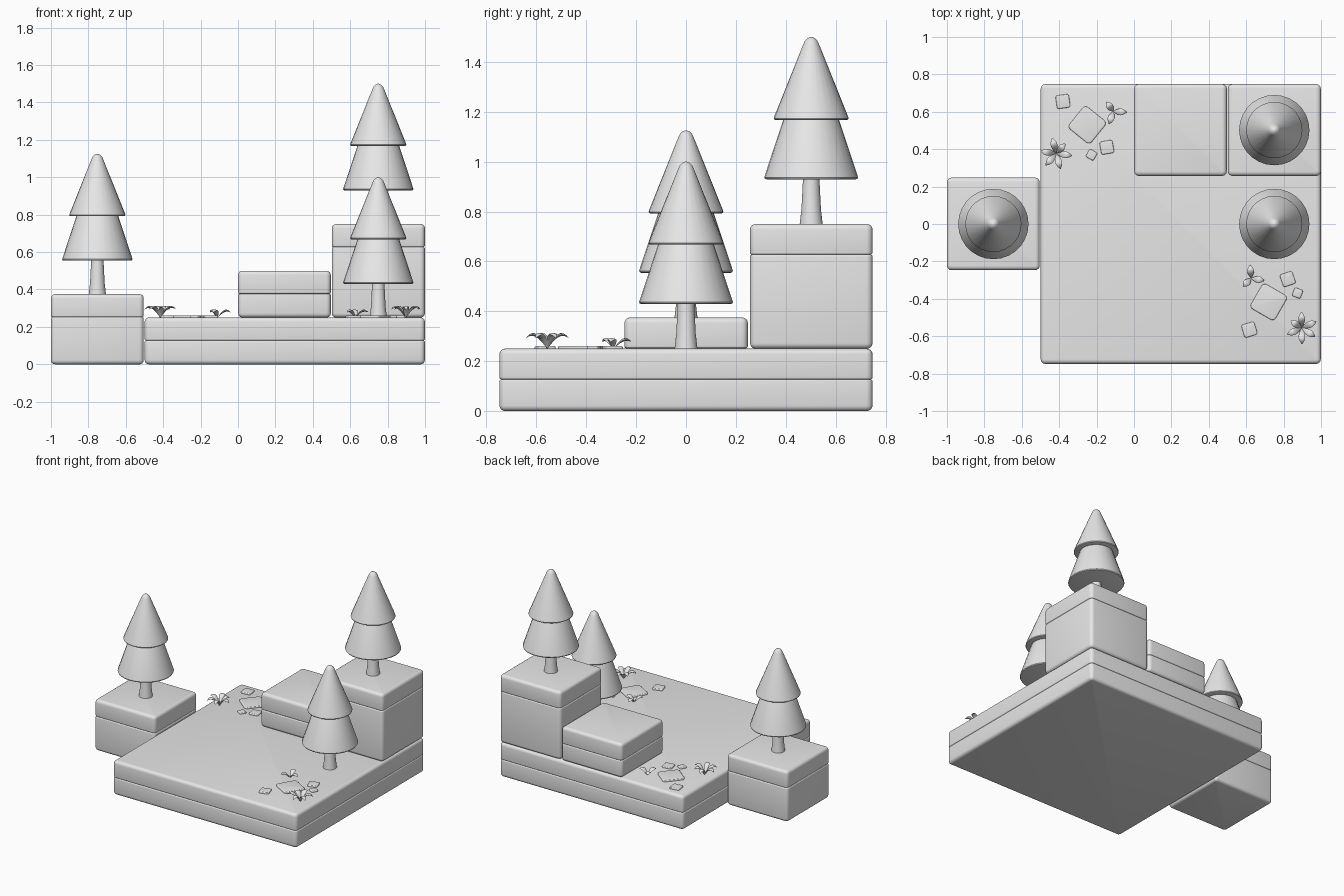
import bpy, bmesh, math
from math import sin, cos, pi, radians
from mathutils import Matrix

if "Cube" in bpy.data.objects:
    bpy.data.objects.remove(bpy.data.objects["Cube"])

mat = bpy.data.materials.new("plain grey")
mat.diffuse_color = (0.8, 0.8, 0.8, 1)
mat.use_nodes = True
mat.node_tree.nodes["Principled BSDF"].inputs["Base Color"].default_value = mat.diffuse_color


def skin(name, rings, matrix=Matrix(), angle=35):
    """Join a stack of equal-length closed rings into a capped solid."""
    bm = bmesh.new()
    loops = [[bm.verts.new(matrix @ Matrix.Translation(p).to_translation()) for p in r] for r in rings]
    n = len(loops[0])
    for a, b in zip(loops, loops[1:]):
        for i in range(n):
            j = (i + 1) % n
            bm.faces.new((a[i], a[j], b[j], b[i]))
    bm.faces.new(loops[0][::-1])
    bm.faces.new(loops[-1])
    bmesh.ops.recalc_face_normals(bm, faces=bm.faces)
    for f in bm.faces:
        f.smooth = True
    me = bpy.data.meshes.new(name)
    bm.to_mesh(me)
    bm.free()
    me.set_sharp_from_angle(angle=radians(angle))
    me.materials.append(mat)
    ob = bpy.data.objects.new(name, me)
    bpy.context.collection.objects.link(ob)
    return ob


def rounded_box(name, x0, x1, y0, y1, z0, z1, low, high, r=0.025, matrix=Matrix()):
    """Box with rounded upright corners and rounded lower / upper rims."""
    steps = [i / 4 * pi / 2 for i in range(5)]
    profile = [(low * (1 - sin(a)), z0 + low * (1 - cos(a))) for a in steps]
    profile += [(high * (1 - cos(a)), z1 - high * (1 - sin(a))) for a in steps]
    rings = []
    for inset, z in profile:
        k, ring = r - inset, []
        for q, (cx, cy) in enumerate(((x1 - r, y1 - r), (x0 + r, y1 - r),
                                      (x0 + r, y0 + r), (x1 - r, y0 + r))):
            ring += [(cx + k * cos(q * pi / 2 + a), cy + k * sin(q * pi / 2 + a), z) for a in steps]
        rings.append(ring)
    return skin(name, rings, matrix)


def block(name, x0, x1, y0, y1, z0, z1):
    """Earth body with a turf cap 0.125 thick."""
    seam = z1 - 0.123
    rounded_box(name + "_body", x0, x1, y0, y1, z0, seam, 0.022, 0.008)
    rounded_box(name + "_cap", x0, x1, y0, y1, seam, z1, 0.008, 0.022)


def lathe(name, profile, x, y, z, n=28):
    rings = [[(r * cos(2 * pi * i / n), r * sin(2 * pi * i / n), h) for i in range(n)]
             for r, h in profile]
    skin(name, rings, Matrix.Translation((x, y, z)))


def tree(name, x, y, z):
    lathe(name + "_trunk", [(0.046, 0), (0.039, 0.06), (0.032, 0.2)], x, y, z)
    lathe(name + "_lower_branches",
          [(0.178, 0.179), (0.185, 0.181), (0.188, 0.187), (0.185, 0.197), (0.111, 0.42), (0.10, 0.44)], x, y, z)
    lathe(name + "_upper_branches",
          [(0.142, 0.417), (0.148, 0.419), (0.15, 0.424), (0.147, 0.434), (0.031, 0.722),
           (0.025, 0.735), (0.015, 0.745), (0.004, 0.75)], x, y, z)


def leaf(name, length, height, width, place):
    """Pointed leaf that rises, arches over and droops."""
    rings = []
    for i in range(11):
        u = i / 10
        w = width / 2 * max(0.06, sin(pi * u ** 1.15)) ** 0.8
        z = height * sin(pi * 0.72 * u)
        rings.append([(length * u, w * cos(k * pi / 4), z + 0.35 * w * sin(k * pi / 4)) for k in range(8)])
    skin(name, rings, place, 60)


# terrain blocks
block("base", -0.499, 0.999, -0.748, 0.748, 0, 0.25)
block("side_block", -1, -0.504, -0.247, 0.248, 0, 0.375)
block("step_block", 0.001, 0.496, 0.257, 0.748, 0.25, 0.5)
block("tall_block", 0.502, 0.999, 0.257, 0.748, 0.25, 0.75)

# trees
tree("side_tree", -0.752, 0.0, 0.375)
tree("tall_tree", 0.75, 0.502, 0.75)
tree("front_tree", 0.75, 0.0, 0.25)

# paving stones (x, y, size, angle) and plants (x, y, height, leaves as (angle, length))
stones = [(0, 0, 0.152, -39), (-0.13, 0.125, 0.072, 8), (0.105, -0.12, 0.07, 10), (0.023, -0.16, 0.048, -30)]
plants = [("small_plant", 0.14, 0.072, 0.038, [(-4, 0.07), (126, 0.062), (-109, 0.07)]),
          ("big_plant", -0.165, -0.153, 0.058,
           [(105, 0.085), (172, 0.085), (228, 0.085), (285, 0.085), (352, 0.085), (48, 0.07)])]
for tag, cx, cy, turn in (("back", -0.25, 0.53, 0), ("front", 0.72, -0.417, 99)):
    spot = Matrix.Translation((cx, cy, 0.249)) @ Matrix.Rotation(radians(turn), 4, 'Z')
    for i, (x, y, s, a) in enumerate(stones):
        m = spot @ Matrix.Translation((x, y, 0)) @ Matrix.Rotation(radians(a), 4, 'Z')
        rounded_box(f"{tag}_stone_{i}", -s / 2, s / 2, -s / 2, s / 2, 0, 0.012, 0.001, 0.006, s * 0.12 + 0.003, m)
    for name, x, y, h, leaves in plants:
        for i, (a, length) in enumerate(leaves):
            m = spot @ Matrix.Translation((x, y, 0)) @ Matrix.Rotation(radians(a), 4, 'Z')
            leaf(f"{tag}_{name}_leaf_{i}", length, h, 0.036, m)
